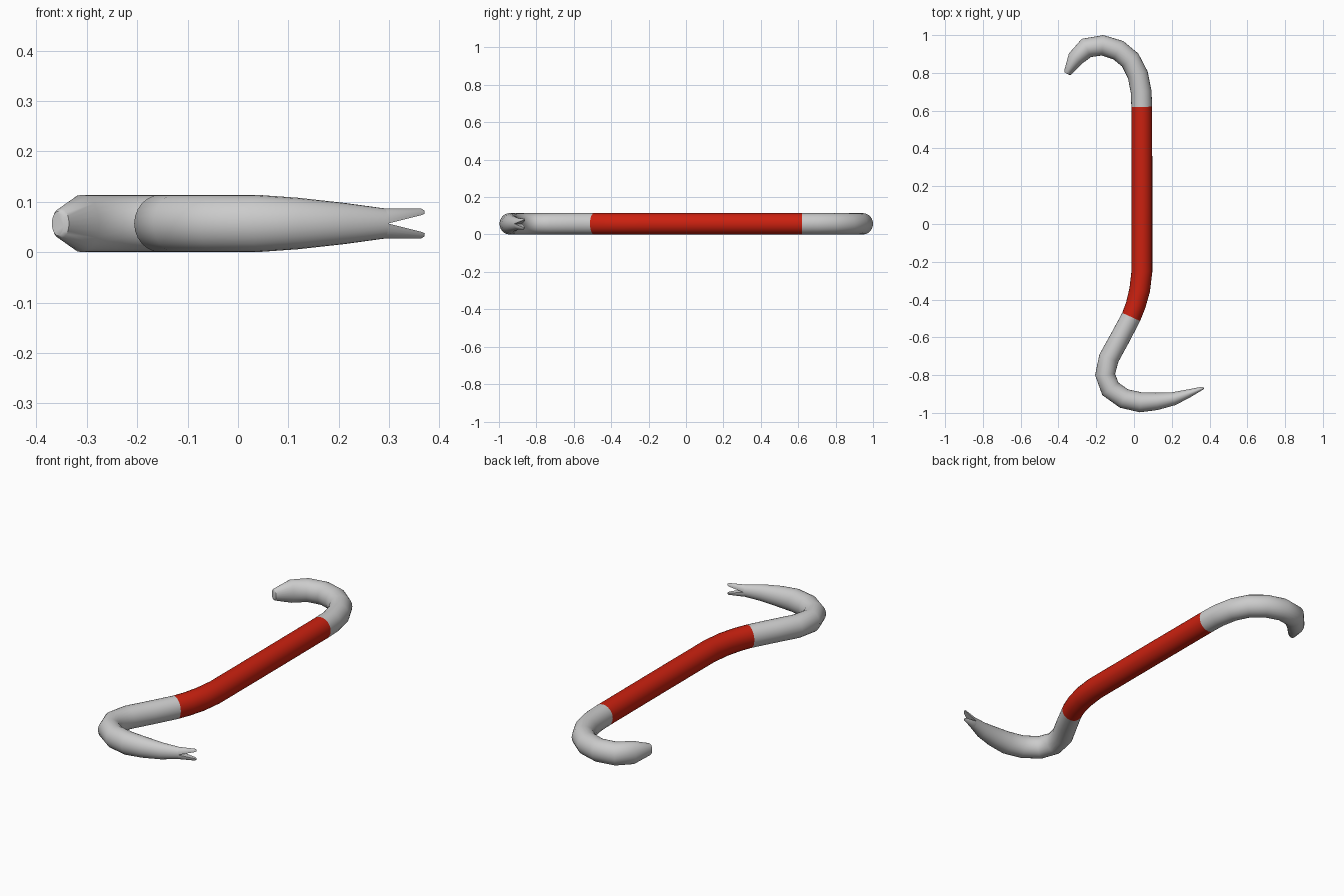
import bpy, bmesh, math
from mathutils import Vector

if "Cube" in bpy.data.objects:
    bpy.data.objects.remove(bpy.data.objects["Cube"])

SIDES = 24
R = 0.057
ZC = 0.057

# Bar centre line seen from above: x, y, half width, half height
PATH = [
    (-0.357, 0.797, .014, .024), (-0.352, 0.802, .021, .030),
    (-0.310, 0.876, .044, R), (-0.252, 0.932, .054, R), (-0.166, 0.946, .054, R),
    (-0.083, 0.920, .055, R), (-0.020, 0.868, .055, R), (0.020, 0.790, .055, R),
    (0.038, 0.700, .055, R), (0.041, 0.620, .055, R),
    (0.042, 0.200, .055, R), (0.042, -0.250, .055, R), (0.030, -0.350, .055, R),
    (0.009, -0.430, .053, R), (-0.015, -0.492, .052, R),
    (-0.075, -0.605, .053, R), (-0.133, -0.710, .054, R), (-0.153, -0.797, .053, R),
    (-0.125, -0.873, .054, R), (-0.053, -0.924, .053, R), (0.035, -0.944, .053, R),
    (0.120, -0.939, .046, .051), (0.210, -0.925, .035, .041), (0.290, -0.897, .022, .030),
]
CLAW_DIR = Vector((0.075, 0.029)).normalized()


def ring_points(i):
    x, y, w, h = PATH[i]
    a = Vector(PATH[max(i - 1, 0)][:2])
    c = Vector((x, y))
    b = Vector(PATH[min(i + 1, len(PATH) - 1)][:2])
    d0, d1 = (c - a), (b - c)
    t = (d0.normalized() + d1.normalized()).normalized()
    if i == len(PATH) - 1:
        t = CLAW_DIR
    if i == 0:
        t = Vector((0.042, 0.074)).normalized()
    n = Vector((t.y, -t.x))
    pts = []
    for k in range(SIDES):
        ang = 2 * math.pi * k / SIDES
        p = c + n * w * math.cos(ang)
        pts.append(Vector((p.x, p.y, ZC + h * math.sin(ang))))
    return pts


def skin(bm, rings, cap_start=False, cap_end=False):
    loops = [[bm.verts.new(p) for p in r] for r in rings]
    for a, b in zip(loops, loops[1:]):
        for k in range(len(a)):
            j = (k + 1) % len(a)
            bm.faces.new((a[k], a[j], b[j], b[k]))
    if cap_start:
        bm.faces.new(loops[0])
    if cap_end:
        bm.faces.new(loops[-1])


def finish(bm, name, mat=None):
    bmesh.ops.recalc_face_normals(bm, faces=bm.faces)
    me = bpy.data.meshes.new(name)
    bm.to_mesh(me)
    bm.free()
    ob = bpy.data.objects.new(name, me)
    bpy.context.collection.objects.link(ob)
    if mat:
        me.materials.append(mat)
    bpy.ops.object.select_all(action='DESELECT')
    ob.select_set(True)
    bpy.context.view_layer.objects.active = ob
    bpy.ops.object.shade_smooth_by_angle(angle=math.radians(40))
    return ob


def bar_part(name, first, last, mat=None, cap=False):
    bm = bmesh.new()
    skin(bm, [ring_points(i) for i in range(first, last + 1)], cap_start=cap)
    return finish(bm, name, mat)


red = bpy.data.materials.new("red_paint")
red.diffuse_color = (0.6, 0.015, 0.005, 1)
red.use_nodes = True
red.node_tree.nodes["Principled BSDF"].inputs["Base Color"].default_value = red.diffuse_color

# Hook, painted grip and curved claw
bar_part("hook", 0, 9, cap=True)
bar_part("grip", 9, 14, red)
bar_part("claw", 14, len(PATH) - 1)

# Two tapering prongs that split the claw end: x, y, half width, inner z, outer z
PRONG = [
    (0.290, -0.897, .022, 0.0, .030),
    (0.363, -0.869, .008, .017, .030),
    (0.369, -0.867, .004, .020, .026),
]
side = Vector((CLAW_DIR.y, -CLAW_DIR.x))
for s, label in ((1, "upper"), (-1, "lower")):
    rings = []
    for x, y, w, z0, z1 in PRONG:
        ring = []
        for k in range(SIDES // 2 + 1):
            ang = 2 * math.pi * k / SIDES
            p = Vector((x, y)) + side * w * math.cos(ang)
            ring.append(Vector((p.x, p.y, ZC + s * (z0 + (z1 - z0) * math.sin(ang)))))
        rings.append(ring)
    bm = bmesh.new()
    skin(bm, rings, cap_end=True)
    finish(bm, label + "_prong")
